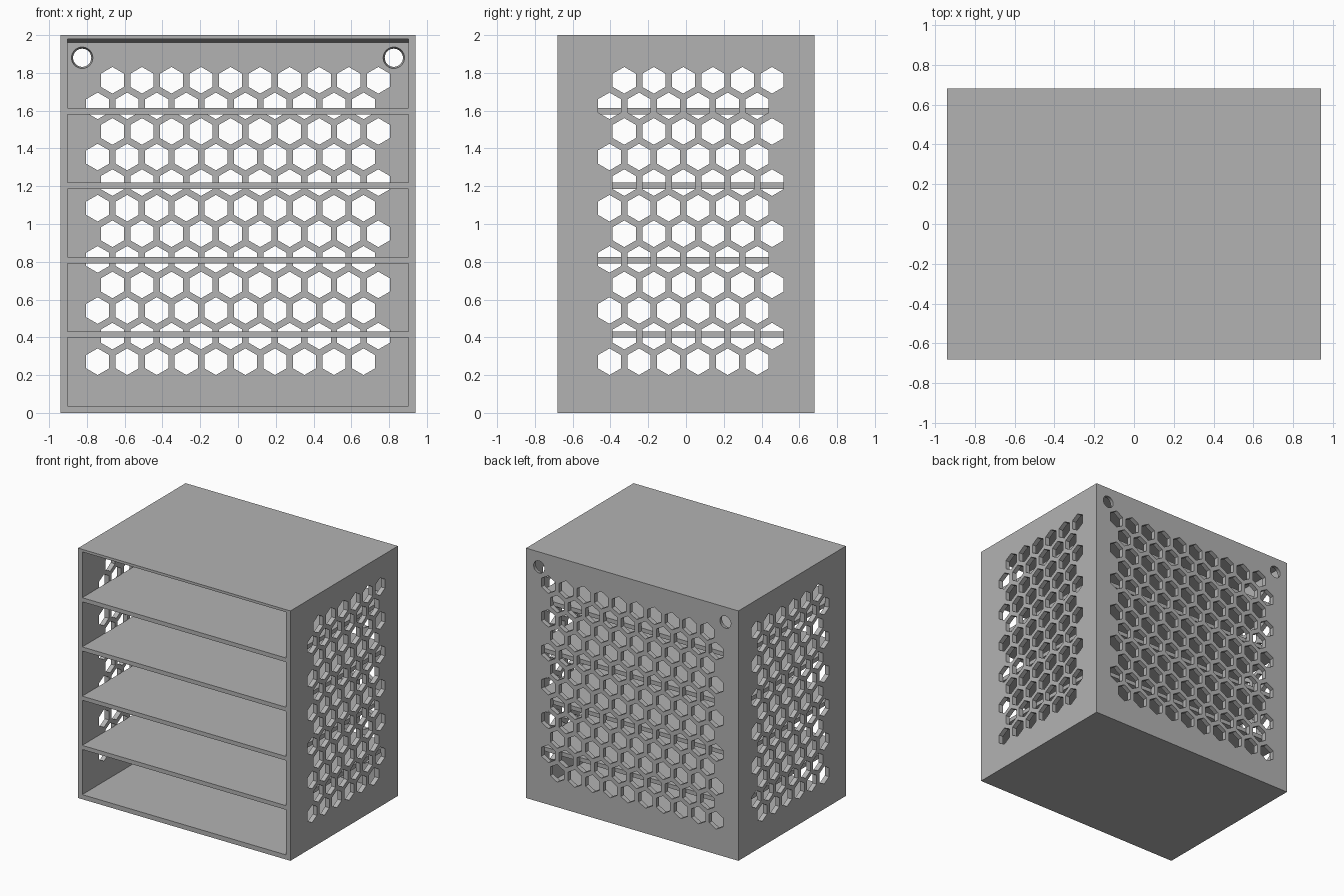
import bpy, bmesh, math
from mathutils import Vector, Matrix

if "Cube" in bpy.data.objects:
    bpy.data.objects.remove(bpy.data.objects["Cube"])

HX, HY, H, T = 0.94, 0.68, 2.0, 0.037      # half width, half depth, height, wall
PITCH, BAY = 0.394, 0.361                  # shelf spacing, opening height
HEX_R, HEX_P = 0.0705, 0.1564              # hexagon radius and spacing
ROW_P = HEX_P * math.sqrt(3) / 2

grey = bpy.data.materials.new("light_grey")
grey.diffuse_color = (0.45, 0.45, 0.45, 1)
grey.use_nodes = True
grey.node_tree.nodes["Principled BSDF"].inputs["Base Color"].default_value = grey.diffuse_color


def make_object(name, bm):
    bmesh.ops.recalc_face_normals(bm, faces=bm.faces)
    me = bpy.data.meshes.new(name)
    bm.to_mesh(me)
    bm.free()
    me.materials.append(grey)
    ob = bpy.data.objects.new(name, me)
    bpy.context.collection.objects.link(ob)
    return ob


def add_box(bm, lo, hi):
    lo, hi = Vector(lo), Vector(hi)
    m = Matrix.Translation((lo + hi) / 2) @ Matrix.Diagonal((*(hi - lo), 1))
    return bmesh.ops.create_cube(bm, size=1, matrix=m)["verts"]


def add_prism(bm, sides, r_in, r_out, a, b, place):
    """Prism or cone: ring r_in at depth a to ring r_out at depth b."""
    rings = []
    for r, d in ((r_in, a), (r_out, b)):
        rings.append([bm.verts.new(place(r * math.sin(2 * math.pi * i / sides),
                                         r * math.cos(2 * math.pi * i / sides), d))
                      for i in range(sides)])
    bm.faces.new(rings[0])
    bm.faces.new(rings[1][::-1])
    for i in range(sides):
        j = (i + 1) % sides
        bm.faces.new((rings[0][i], rings[1][i], rings[1][j], rings[0][j]))


def hex_centres(start, count):
    for row in range(12):
        for col in range(count):
            yield start + HEX_P * (col + 0.5 * (row % 2)), 0.271 + ROW_P * row


# Solid body
bm = bmesh.new()
add_box(bm, (-HX, -HY, 0), (HX, HY, H))
body = make_object("shelf_cabinet", bm)

# Compartments; the top one has a slightly sloping ceiling
bays = bmesh.new()
for i in range(5):
    z = T + PITCH * i
    vs = add_box(bays, (-HX + T, -HY - 0.1, z), (HX - T, HY - T, z + BAY))
    if i == 4:
        for v in vs:
            if v.co.z > z + 0.1:
                v.co.z = 1.981 if v.co.y < 0 else 1.957

# Hexagon vents in the back and both sides, plus tapered hanging holes
vents = bmesh.new()
for x, z in hex_centres(-0.743, 10):
    add_prism(vents, 6, HEX_R, HEX_R, HY - T - 0.001, HY + 0.05,
              lambda u, v, d: (x + u, d, z + v))
for s in (-1, 1):
    for y, z in hex_centres(-0.405, 6):
        add_prism(vents, 6, HEX_R, HEX_R, HX - T - 0.001, HX + 0.05,
                  lambda u, v, d: (s * d, y + u, z + v))
    add_prism(vents, 32, 0.057, 0.048, HY - T - 0.001, HY + 0.001,
              lambda u, v, d: (s * 0.825 + u, d, 1.88 + v))

for name, b in (("compartment_cutter", bays), ("vent_cutter", vents)):
    cutter = make_object(name, b)
    cutter.hide_render = True
    cutter.hide_viewport = True
    mod = body.modifiers.new(name, 'BOOLEAN')
    mod.operation = 'DIFFERENCE'
    mod.solver = 'EXACT'
    mod.object = cutter
